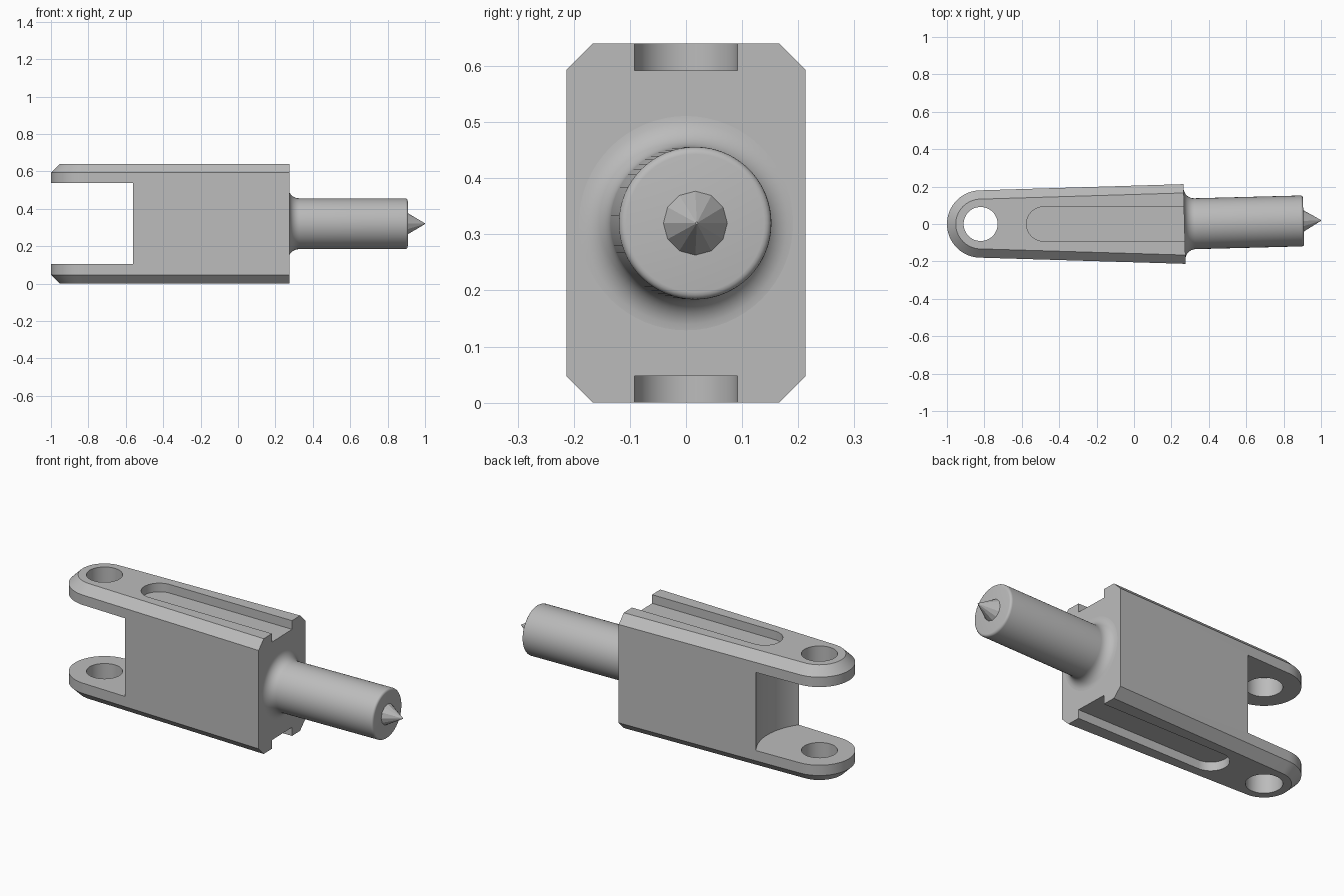
import bpy, bmesh
from math import sin, cos, pi, radians
from mathutils import Matrix

if "Cube" in bpy.data.objects:
    bpy.data.objects.remove(bpy.data.objects["Cube"], do_unlink=True)

# Single grey metal
metal = bpy.data.materials.new("grey_metal")
metal.use_nodes = True
GREY = (0.5, 0.5, 0.5, 1)
metal.diffuse_color = GREY
metal.node_tree.nodes["Principled BSDF"].inputs["Base Color"].default_value = GREY

HEIGHT, MID_Z = 0.64, 0.32
CHAMFER = 0.047
EYE_X, EYE_R = -0.82, 0.18      # rounded fork end
END_X, END_W = 0.27, 0.213      # wide end of the block
TILT = radians(1.5)             # shaft lean in the horizontal plane


def finish(name, bm):
    bmesh.ops.recalc_face_normals(bm, faces=bm.faces[:])
    mesh = bpy.data.meshes.new(name)
    bm.to_mesh(mesh)
    bm.free()
    obj = bpy.data.objects.new(name, mesh)
    bpy.context.collection.objects.link(obj)
    mesh.materials.append(metal)
    return obj


def loft(name, rings):
    """Skin a stack of equal-length closed rings and cap both ends."""
    bm = bmesh.new()
    loops = [[bm.verts.new(p) for p in ring] for ring in rings]
    for a, b in zip(loops, loops[1:]):
        n = len(a)
        for i in range(n):
            j = (i + 1) % n
            bm.faces.new((a[i], a[j], b[j], b[i]))
    bm.faces.new(loops[0])
    bm.faces.new(loops[-1])
    return finish(name, bm)


def prism(name, outline, z0, z1):
    return loft(name, [[(x, y, z) for x, y in outline] for z in (z0, z1)])


def arc(cx, r, start, end, steps):
    angles = [start + (end - start) * i / steps for i in range(steps + 1)]
    return [(cx + r * cos(a), r * sin(a)) for a in angles]


def circle(cx, r, steps):
    return arc(cx, r, 0, 2 * pi, steps)[:-1]


def lathe(name, profile, sides):
    """Revolve (distance, radius) pairs about the shaft axis."""
    obj = loft(name, [[(d, r * cos(2 * pi * i / sides), r * sin(2 * pi * i / sides))
                       for i in range(sides)] for d, r in profile])
    obj.data.transform(Matrix.Translation((END_X, 0, MID_Z)) @ Matrix.Rotation(TILT, 4, "Z"))
    return obj


def smooth(obj, degrees):
    bpy.ops.object.select_all(action="DESELECT")
    obj.select_set(True)
    bpy.context.view_layer.objects.active = obj
    bpy.ops.object.shade_smooth_by_angle(angle=radians(degrees))


def body_ring(inset, z):
    w = END_W - inset
    slant = w * sin(TILT)
    pts = arc(EYE_X, EYE_R - inset, pi / 2, 3 * pi / 2, 32)
    pts += [(END_X + slant, -w), (END_X - slant, w)]
    return [(x, y, z) for x, y in pts]


# Tapered block with chamfered upper and lower rims
body = loft("clevis_body", [body_ring(CHAMFER, 0), body_ring(0, CHAMFER),
                            body_ring(0, HEIGHT - CHAMFER), body_ring(CHAMFER, HEIGHT)])

# Cutters: fork gap, pin hole, and a round-ended groove above and below
groove = arc(-0.483, 0.092, pi / 2, 3 * pi / 2, 24) + [(0.4, -0.092), (0.4, 0.092)]
cutters = [
    prism("fork_gap_cutter", circle(EYE_X, 0.319, 96), 0.104, 0.538),
    prism("pin_hole_cutter", circle(EYE_X, 0.091, 48), -0.1, HEIGHT + 0.1),
    prism("top_groove_cutter", groove, HEIGHT - 0.048, HEIGHT + 0.1),
    prism("bottom_groove_cutter", groove, -0.1, 0.048),
]
bpy.context.view_layer.objects.active = body
for cutter in cutters:
    cutter.hide_render = True
    mod = body.modifiers.new(cutter.name, "BOOLEAN")
    mod.operation, mod.solver, mod.object = "DIFFERENCE", "EXACT", cutter
    bpy.ops.object.modifier_apply(modifier=mod.name)
    bpy.data.objects.remove(cutter, do_unlink=True)
smooth(body, 25)

# Round shaft: flared fillet at the block, rounded rim at the end
SHAFT_R, SHAFT_L, FILLET, RIM = 0.136, 0.637, 0.055, 0.013
quarter = [pi / 2 * i / 8 for i in range(9)]
profile = [(-0.03, SHAFT_R + FILLET)]
profile += [(FILLET * (1 - cos(a)), SHAFT_R + FILLET * (1 - sin(a))) for a in quarter]
profile += [(SHAFT_L - RIM * (1 - sin(a)), SHAFT_R - RIM * (1 - cos(a))) for a in quarter[::2]]
smooth(lathe("shaft", profile, 64), 35)

# Faceted pointed tip
lathe("tip_cone", [(SHAFT_L - 0.01, 0.057), (SHAFT_L, 0.057), (0.73, 0.002)], 12)
